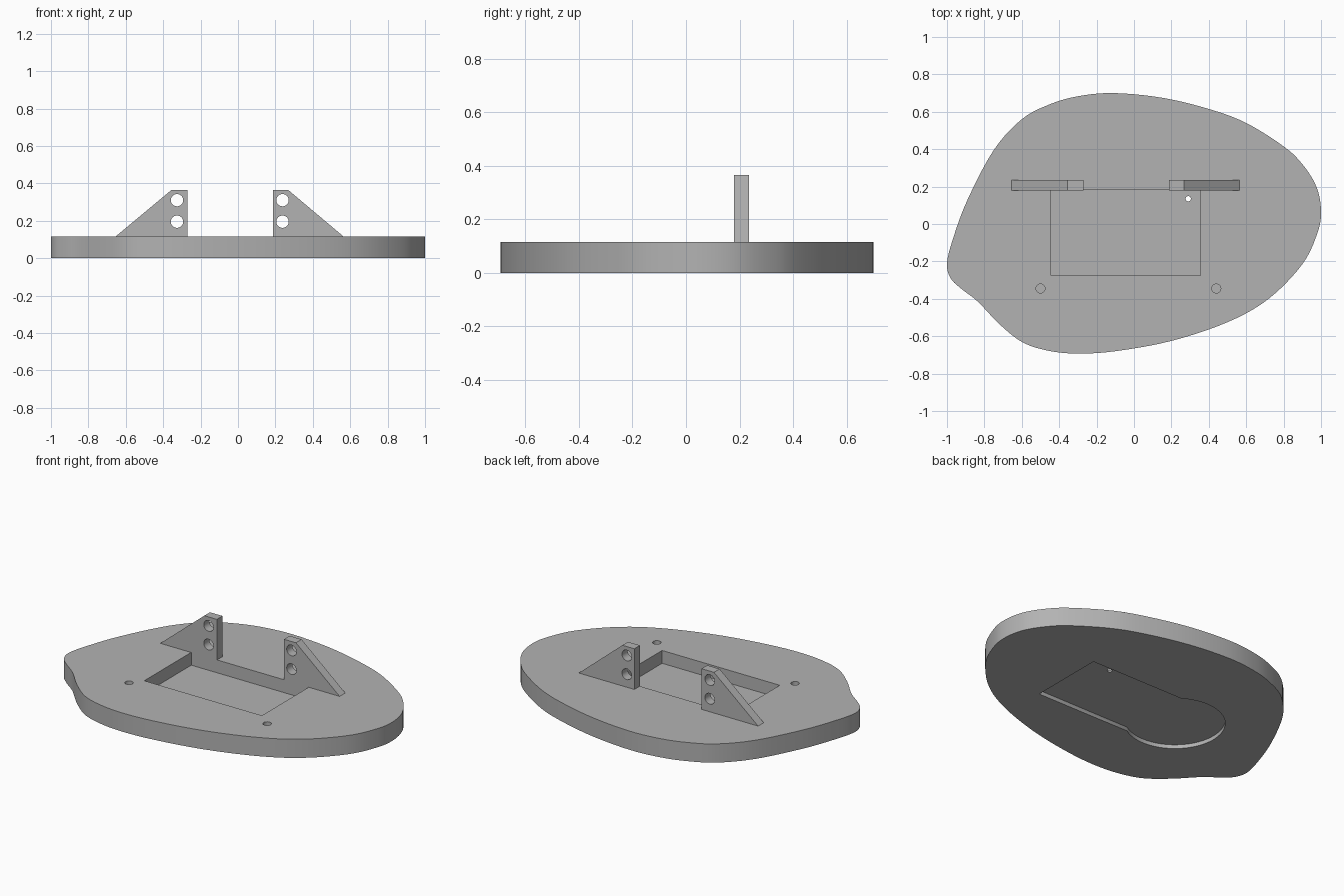
import bpy, bmesh, math
from mathutils import Vector

if "Cube" in bpy.data.objects:
    bpy.data.objects.remove(bpy.data.objects["Cube"])

grey = bpy.data.materials.new("plain grey")
grey.diffuse_color = (0.45, 0.45, 0.45, 1)
grey.use_nodes = True
grey.node_tree.nodes["Principled BSDF"].inputs["Base Color"].default_value = grey.diffuse_color


def prism(name, pts, lo, hi, upright=False):
    """Extrude a 2D outline along z, or along y when upright."""
    bm = bmesh.new()
    place = (lambda p, t: (p[0], t, p[1])) if upright else (lambda p, t: (p[0], p[1], t))
    face = bm.faces.new([bm.verts.new(place(p, lo)) for p in pts])
    new = bmesh.ops.extrude_face_region(bm, geom=[face])["geom"]
    step = Vector(place((0, 0), hi - lo))
    bmesh.ops.translate(bm, vec=step, verts=[v for v in new if isinstance(v, bmesh.types.BMVert)])
    bmesh.ops.recalc_face_normals(bm, faces=bm.faces)
    mesh = bpy.data.meshes.new(name)
    bm.to_mesh(mesh)
    bm.free()
    mesh.materials.append(grey)
    ob = bpy.data.objects.new(name, mesh)
    bpy.context.collection.objects.link(ob)
    return ob


def arc(cx, cy, r, a0=0.0, a1=2 * math.pi, n=32, closed=True):
    steps = n if closed else n - 1
    return [(cx + r * math.cos(a0 + (a1 - a0) * i / steps),
             cy + r * math.sin(a0 + (a1 - a0) * i / steps)) for i in range(n)]


def smooth_loop(pts, n=5):
    """Closed Catmull-Rom curve through the points."""
    out = []
    for i in range(len(pts)):
        a, b, c, d = (Vector(pts[(i + k) % len(pts)]) for k in (-1, 0, 1, 2))
        for j in range(n):
            t = j / n
            out.append(0.5 * (2 * b + (c - a) * t + (2 * a - 5 * b + 4 * c - d) * t * t
                              + (3 * b - a - 3 * c + d) * t ** 3))
    return out


def cut(ob, cutters):
    bpy.context.view_layer.objects.active = ob
    for c in cutters:
        mod = ob.modifiers.new("cut", "BOOLEAN")
        mod.operation, mod.solver, mod.object = "DIFFERENCE", "EXACT", c
        bpy.ops.object.modifier_apply(modifier=mod.name)
        bpy.data.objects.remove(c)


def finish(ob):
    bpy.ops.object.select_all(action="DESELECT")
    ob.select_set(True)
    bpy.context.view_layer.objects.active = ob
    bpy.ops.object.shade_smooth_by_angle(angle=math.radians(30))


TOP = 0.115

# Egg-shaped base plate with a small dent at one end
outline = [(1, .07), (.975, .2), (.9, .32), (.8, .415), (.6, .54), (.4, .615), (.15, .675),
           (-.11, .70), (-.3, .683), (-.45, .64), (-.6, .56), (-.75, .395), (-.89, .13),
           (-.965, -.07), (-1, -.21), (-.98, -.29), (-.925, -.345), (-.835, -.415),
           (-.72, -.535), (-.6, -.63), (-.47, -.675), (-.31, -.693), (-.1, -.68),
           (.2, -.625), (.5, -.525), (.72, -.4), (.9, -.215), (.98, -.05)]
base = prism("base_plate", smooth_loop(outline), 0, TOP)

# Rectangular tray in the top
tray = [(-.445, -.275), (.355, -.275), (.355, .182), (-.445, .182)]
# Shallow keyhole-shaped recess underneath: a rectangle ending in a disc
cx, cy, r = -.34, -.05, .28
half = .235
a = math.asin(half / r)
keyhole = [(.45, cy - half), (.45, cy + half)] + arc(cx, cy, r, a, 2 * math.pi - a, 40, False)
cut(base, [prism("tray_cutter", tray, .036, .3),
           prism("recess_cutter", keyhole, -.1, .024),
           prism("wire_hole_cutter", arc(.29, .135, .014, n=20), -.1, .3)]
    + [prism("peg_hole_cutter", arc(x, -.345, .024), .05, .3) for x in (-.5, .44)])
finish(base)

# Two triangular brackets, each with a pair of round holes
for name, inner, top, foot, hole in (("left_bracket", -.27, -.355, -.655, -.326),
                                     ("right_bracket", .187, .268, .565, .238)):
    bracket = prism(name, [(inner, TOP), (inner, .365), (top, .365), (foot, TOP)],
                    .18, .235, upright=True)
    cut(bracket, [prism("bolt_hole_cutter", arc(hole, z, .033), 0, .5, upright=True)
                  for z in (.31, .195)])
    finish(bracket)
